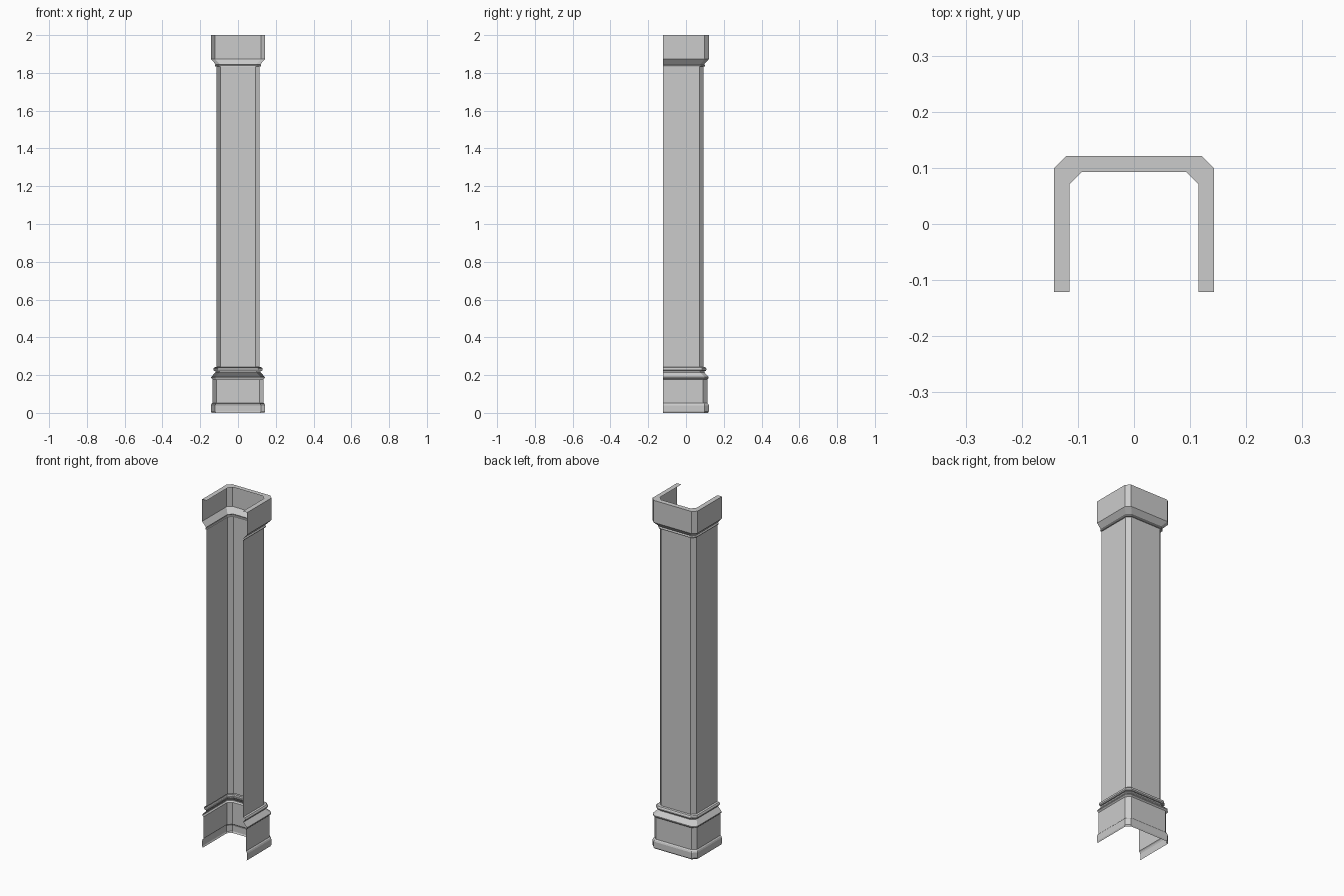
import bpy, bmesh

if "Cube" in bpy.data.objects:
    bpy.data.objects.remove(bpy.data.objects["Cube"])

BACK_Y = -0.121   # open side of the half-wrapped column


def plan(d):
    """U-shaped chamfered plan, pushed outward by d from the shaft face."""
    right = [(0.115 + d, BACK_Y), (0.115 + d, 0.071 + d), (0.093 + d, 0.093 + d)]
    return right + [(-x, y) for x, y in reversed(right)]


def sweep(name, profile):
    """Sweep a (offset, height) profile around the U plan as an open shell."""
    bm = bmesh.new()
    rows = [[bm.verts.new((x, y, z)) for x, y in plan(d)] for d, z in profile]
    for lo, hi in zip(rows, rows[1:]):
        for i in range(len(lo) - 1):
            bm.faces.new((lo[i], lo[i + 1], hi[i + 1], hi[i]))
    mesh = bpy.data.meshes.new(name)
    bm.to_mesh(mesh)
    bm.free()
    obj = bpy.data.objects.new(name, mesh)
    bpy.context.collection.objects.link(obj)
    return obj


# Plinth with bevelled foot, overhanging shoulder and rounded ring
sweep("base", [
    (0.024, 0.0), (0.028, 0.008), (0.028, 0.040), (0.025, 0.048), (0.020, 0.053),
    (0.020, 0.178), (0.027, 0.185), (0.027, 0.190), (0.004, 0.215), (0.004, 0.222),
    (0.011, 0.222), (0.015, 0.227), (0.015, 0.235), (0.011, 0.241), (0.0, 0.243),
])

# Plain shaft
sweep("shaft", [(0.0, 0.243), (0.0, 1.833)])

# Capital: thin collar, flared neck, tall block and flat top rim
sweep("capital", [
    (0.0, 1.833), (0.006, 1.834), (0.008, 1.838), (0.006, 1.843), (0.003, 1.845),
    (0.028, 1.873), (0.028, 2.0), (0.0, 2.0),
])
